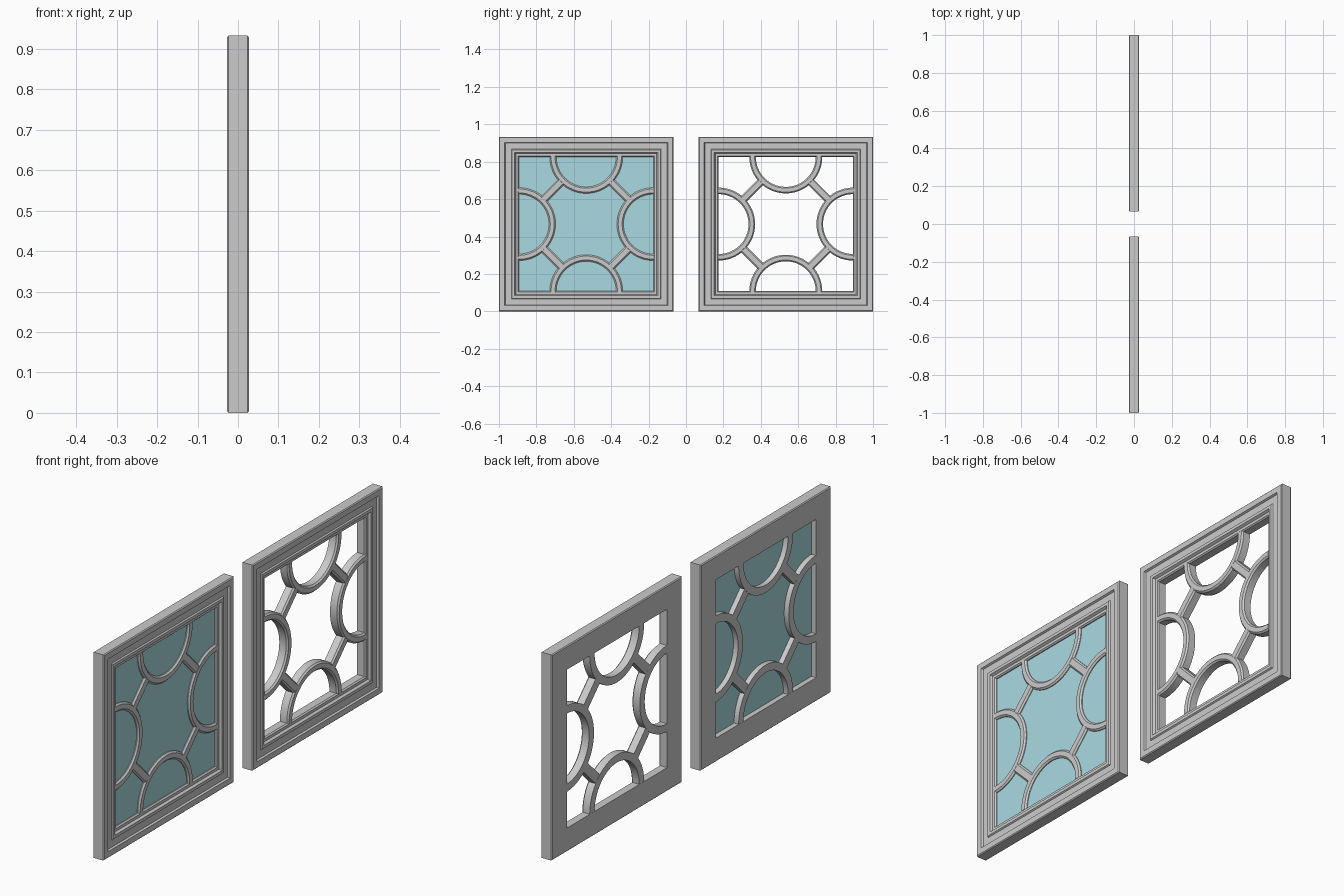
import bpy, bmesh, math

if "Cube" in bpy.data.objects:
    bpy.data.objects.remove(bpy.data.objects["Cube"])

HALF = 0.4665      # half size of one square panel
CY = 0.5335        # panel centre distance from y = 0
OPEN = 0.359       # half size of the opening
RAD = 0.1775       # centre-line radius of the arcs
D = 0.0275         # half depth of panel

# (distance in from the outer edge, x)
FRAME = [(0.004, -D), (0, -D + 0.004), (0, D - 0.004), (0.004, D), (0.03, D),
         (0.034, 0.019), (0.066, 0.019), (0.070, 0.025), (0.084, 0.025),
         (0.090, 0.014), (0.1025, 0.014), (HALF - OPEN, 0.008), (HALF - OPEN, -D)]


def bar_profile(w, trim):
    # moulded bar: flat back, straight sides, chamfered front
    back, front = -D + trim, 0.015 - trim
    return [(-w, back), (w, back), (w, front - 0.007), (w - 0.007, front),
            (-w + 0.007, front), (-w, front - 0.007)]


def sweep(name, rings, closed, cy):
    bm = bmesh.new()
    vr = [[bm.verts.new((x, cy + y, HALF + z)) for x, y, z in r] for r in rings]
    n = len(vr[0])
    for i in range(len(vr) if closed else len(vr) - 1):
        a, b = vr[i], vr[(i + 1) % len(vr)]
        for j in range(n):
            k = (j + 1) % n
            bm.faces.new((a[j], a[k], b[k], b[j]))
    if not closed:
        bm.faces.new(vr[0])
        bm.faces.new(vr[-1])
    bmesh.ops.recalc_face_normals(bm, faces=bm.faces)
    me = bpy.data.meshes.new(name)
    bm.to_mesh(me)
    bm.free()
    ob = bpy.data.objects.new(name, me)
    bpy.context.collection.objects.link(ob)
    bpy.ops.object.select_all(action='DESELECT')
    ob.select_set(True)
    bpy.context.view_layer.objects.active = ob
    bpy.ops.object.shade_smooth_by_angle(angle=math.radians(30))
    return ob


def panel(side, cy):
    # moulded square frame with mitred corners
    corners = [(-1, -1), (1, -1), (1, 1), (-1, 1)]
    sweep(side + "_frame",
          [[(x, sy * (HALF - d), sz * (HALF - d)) for d, x in FRAME]
           for sy, sz in corners], True, cy)

    arc_prof = bar_profile(0.0175, 0.0005)
    strut_prof = bar_profile(0.021, 0.001)
    for q in range(4):
        # half-round bar bulging inward from the middle of each side
        t = q * math.pi / 2
        oy, oz = OPEN * math.cos(t), OPEN * math.sin(t)
        ext = math.pi / 2 + 0.025
        rings = []
        for i in range(33):
            a = t + math.pi - ext + 2 * ext * i / 32
            rings.append([(x, oy + (RAD + u) * math.cos(a),
                           oz + (RAD + u) * math.sin(a)) for u, x in arc_prof])
        sweep(f"{side}_arc_bar_{q + 1}", rings, False, cy)

        # short diagonal strut joining neighbouring arcs
        d = t + math.pi / 4
        ey, ez = math.cos(d), math.sin(d)
        mid = OPEN / math.sqrt(2)
        reach = mid - RAD - 0.008
        rings = [[(x, ey * (mid + u) - ez * s, ez * (mid + u) + ey * s)
                  for u, x in strut_prof] for s in (-reach, reach)]
        sweep(f"{side}_strut_{q + 1}", rings, False, cy)


panel("glazed", -CY)
panel("open", CY)

# glass pane in the first panel only
g = OPEN + 0.004
glass = sweep("glass_pane",
              [[(x, -g, -g), (x, g, -g), (x, g, g), (x, -g, g)]
               for x in (-0.004, 0.004)], False, -CY)
mat = bpy.data.materials.new("glass")
mat.diffuse_color = (0.40, 0.70, 0.76, 1)
mat.use_nodes = True
mat.node_tree.nodes["Principled BSDF"].inputs["Base Color"].default_value = mat.diffuse_color
glass.data.materials.append(mat)
